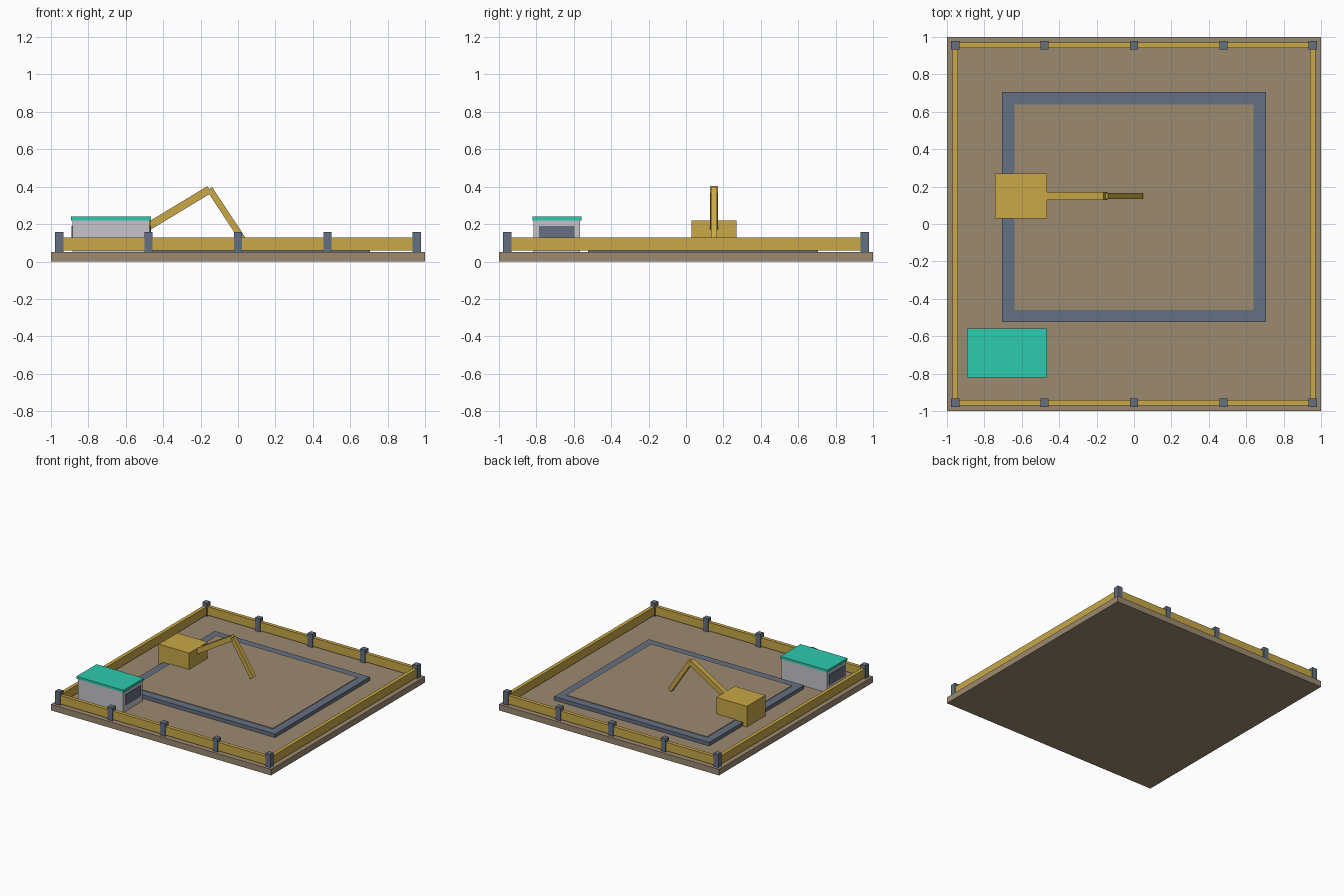
import bpy
import math
from mathutils import Vector

cube = bpy.data.objects.get("Cube")
if cube:
    bpy.data.objects.remove(cube, do_unlink=True)


def material(name, r, g, b):
    m = bpy.data.materials.new(name)
    m.diffuse_color = (r, g, b, 1)
    m.use_nodes = True
    m.node_tree.nodes["Principled BSDF"].inputs["Base Color"].default_value = (r, g, b, 1)
    return m


earth = material("earth brown", 0.332, 0.254, 0.165)
slate = material("slate grey", 0.130, 0.162, 0.220)
yellow = material("construction yellow", 0.578, 0.392, 0.062)
teal = material("teal", 0.027, 0.591, 0.429)
pale = material("pale grey", 0.560, 0.560, 0.585)


def box(name, mat, x, y, z):
    """Box filling the given (low, high) range on each axis."""
    bpy.ops.mesh.primitive_cube_add(size=1)
    ob = bpy.context.object
    ob.name = name
    ob.location = [(a + b) / 2 for a, b in (x, y, z)]
    ob.scale = [b - a for a, b in (x, y, z)]
    ob.data.materials.append(mat)
    return ob


def beam(name, mat, start, end, y, thick):
    """Square beam between two (x, z) points at depth y."""
    a, b = Vector((start[0], y, start[1])), Vector((end[0], y, end[1]))
    half = thick / 2
    ob = box(name, mat, (-0.5, 0.5), (-half, half), (-half, half))
    ob.scale.x = (b - a).length
    ob.location = (a + b) / 2
    ob.rotation_euler.y = -math.atan2(b.z - a.z, b.x - a.x)
    return ob


# Ground and foundation
box("ground", earth, (-1, 1), (-1, 1), (0, 0.05))
box("foundation", slate, (-0.705, 0.705), (-0.525, 0.705), (0.05, 0.08))
box("foundation_fill", earth, (-0.64, 0.64), (-0.46, 0.64), (0.05, 0.085))

# Fence rails and posts
EDGE = 0.956
for side, name in ((-1, "front"), (1, "back")):
    c = side * EDGE
    box(name + "_rail", yellow, (-EDGE, EDGE), (c - 0.015, c + 0.015), (0.058, 0.128))
    for i in range(5):
        px = EDGE * (i - 2) / 2
        box(f"{name}_post_{i + 1}", slate, (px - 0.022, px + 0.022),
            (c - 0.022, c + 0.022), (0.05, 0.157))
for side, name in ((-1, "right"), (1, "left")):
    c = side * EDGE
    box(name + "_rail", yellow, (c - 0.015, c + 0.015), (-EDGE, EDGE), (0.058, 0.128))

# Site cabin with a window at each end
box("cabin_walls", pale, (-0.884, -0.473), (-0.816, -0.567), (0.05, 0.22))
box("cabin_roof", teal, (-0.893, -0.465), (-0.822, -0.56), (0.22, 0.24))
for x, name in ((-0.886, "right"), (-0.471, "left")):
    box(name + "_cabin_window", slate, (x - 0.004, x + 0.004), (-0.787, -0.595), (0.105, 0.19))

# Digger with a two-part arm
box("digger_body", yellow, (-0.742, -0.465), (0.03, 0.27), (0.05, 0.22))
beam("digger_boom", yellow, (-0.5, 0.175), (-0.152, 0.385), 0.15, 0.042)
beam("digger_stick", yellow, (-0.152, 0.388), (0.033, 0.107), 0.15, 0.034)
